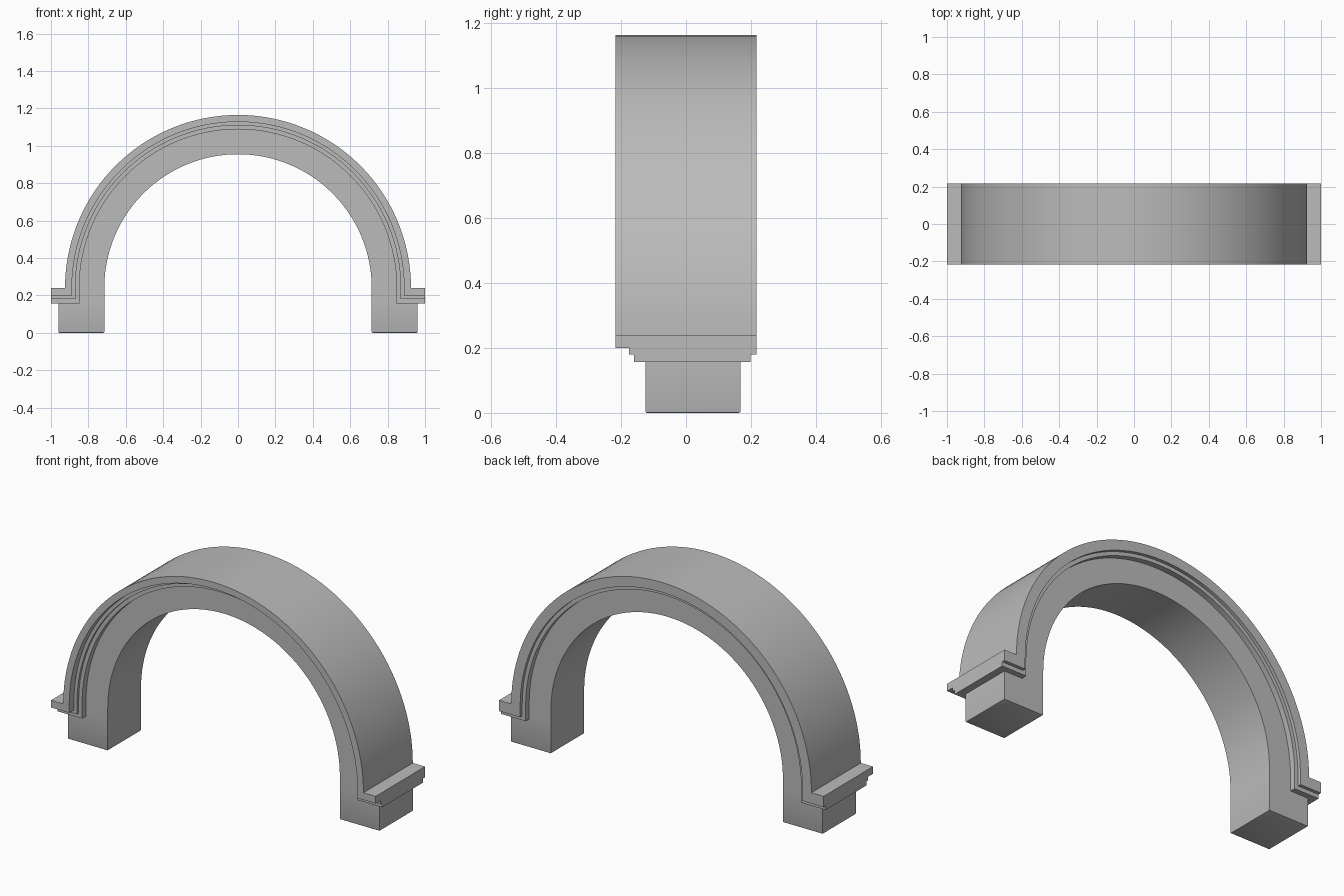
import bpy, bmesh, math

cube = bpy.data.objects.get("Cube")
if cube:
    bpy.data.objects.remove(cube)

SPRING = 0.24   # height where the arch curve starts
SEGMENTS = 64

stone = bpy.data.materials.new("grey stone")
stone.use_nodes = True
GREY = (0.5, 0.5, 0.5, 1)
stone.diffuse_color = GREY
stone.node_tree.nodes["Principled BSDF"].inputs["Base Color"].default_value = GREY


def arc(radius):
    """Half circle from the +x springing over the top to the -x springing."""
    return [(radius * math.cos(math.pi * i / SEGMENTS),
             SPRING + radius * math.sin(math.pi * i / SEGMENTS))
            for i in range(SEGMENTS + 1)]


def sweep(name, sections):
    """Join closed cross-sections of equal length into a capped solid."""
    bm = bmesh.new()
    rings = [[bm.verts.new(p) for p in section] for section in sections]
    for a, b in zip(rings, rings[1:]):
        for i in range(len(a)):
            j = (i + 1) % len(a)
            bm.faces.new((a[i], a[j], b[j], b[i]))
    bm.faces.new(rings[0])
    bm.faces.new(rings[-1])
    bmesh.ops.recalc_face_normals(bm, faces=bm.faces)
    return finish(name, bm)


def finish(name, bm):
    mesh = bpy.data.meshes.new(name)
    bm.to_mesh(mesh)
    bm.free()
    mesh.materials.append(stone)
    obj = bpy.data.objects.new(name, mesh)
    bpy.context.collection.objects.link(obj)
    bpy.ops.object.select_all(action='DESELECT')
    obj.select_set(True)
    bpy.context.view_layer.objects.active = obj
    bpy.ops.object.shade_smooth_by_angle(angle=math.radians(30))
    return obj


# Inner arch ring
FRONT, BACK = -0.125, 0.168
INNER, LEG = 0.715, 0.96
sweep("inner_arch", [
    [(xi, FRONT, zi), (xo, FRONT, zo), (xo, BACK, zo), (xi, BACK, zi)]
    for (xi, zi), (xo, zo) in zip(arc(INNER), arc(0.88))])

# Square feet with softened lower edges
for side, sign in (("left", 1), ("right", -1)):
    bm = bmesh.new()
    bmesh.ops.create_cube(bm, size=1)
    for v in bm.verts:
        at_top = v.co.z > 0
        v.co.x = sign * (LEG if v.co.x * sign > 0 else INNER)
        v.co.y = BACK if v.co.y > 0 else FRONT
        v.co.z = 0.18 if at_top else 0
    # inner leg continues straight up to the springing line
    bmesh.ops.recalc_face_normals(bm, faces=bm.faces)
    low = [e for e in bm.edges if all(v.co.z < 0.01 for v in e.verts)]
    bmesh.ops.bevel(bm, geom=low, offset=0.005, segments=2,
                    profile=0.5, affect='EDGES')
    finish(side + "_foot", bm)

    bm = bmesh.new()
    bmesh.ops.create_cube(bm, size=1)
    for v in bm.verts:
        v.co.x = sign * (0.88 if v.co.x * sign > 0 else INNER)
        v.co.y = BACK if v.co.y > 0 else FRONT
        v.co.z = SPRING if v.co.z > 0 else 0.18
    bmesh.ops.recalc_face_normals(bm, faces=bm.faces)
    finish(side + "_leg", bm)

# Stepped moulding: (y, depth below the outer face), swept along flange and arch
STEPS = [(-0.217, 0), (-0.217, 0.04), (-0.175, 0.04), (-0.175, 0.06),
         (-0.16, 0.06), (-0.16, 0.083), (0.199, 0.083), (0.199, 0.06),
         (0.217, 0.06), (0.217, 0)]
OUTER = 0.925


def radius_at(depth):
    return OUTER - 0.92 * depth


def flange(x_of_depth):
    return [(x_of_depth(d), y, SPRING - d) for y, d in STEPS]


profiles = [arc(radius_at(d)) for _, d in STEPS]
sections = [[(p[i][0], y, p[i][1]) for (y, _), p in zip(STEPS, profiles)]
            for i in range(SEGMENTS + 1)]
sections = ([flange(lambda d: 1.0), flange(radius_at)] + sections[1:-1] +
            [flange(lambda d: -radius_at(d)), flange(lambda d: -1.0)])
# springing sections keep the lower leg straight before the curve begins
spring = [(radius_at(d), y, SPRING + 0.0005) for y, d in STEPS]
sections.insert(2, spring)
sections.insert(-2, [(-x, y, z) for x, y, z in spring])
sweep("stepped_moulding", sections)
